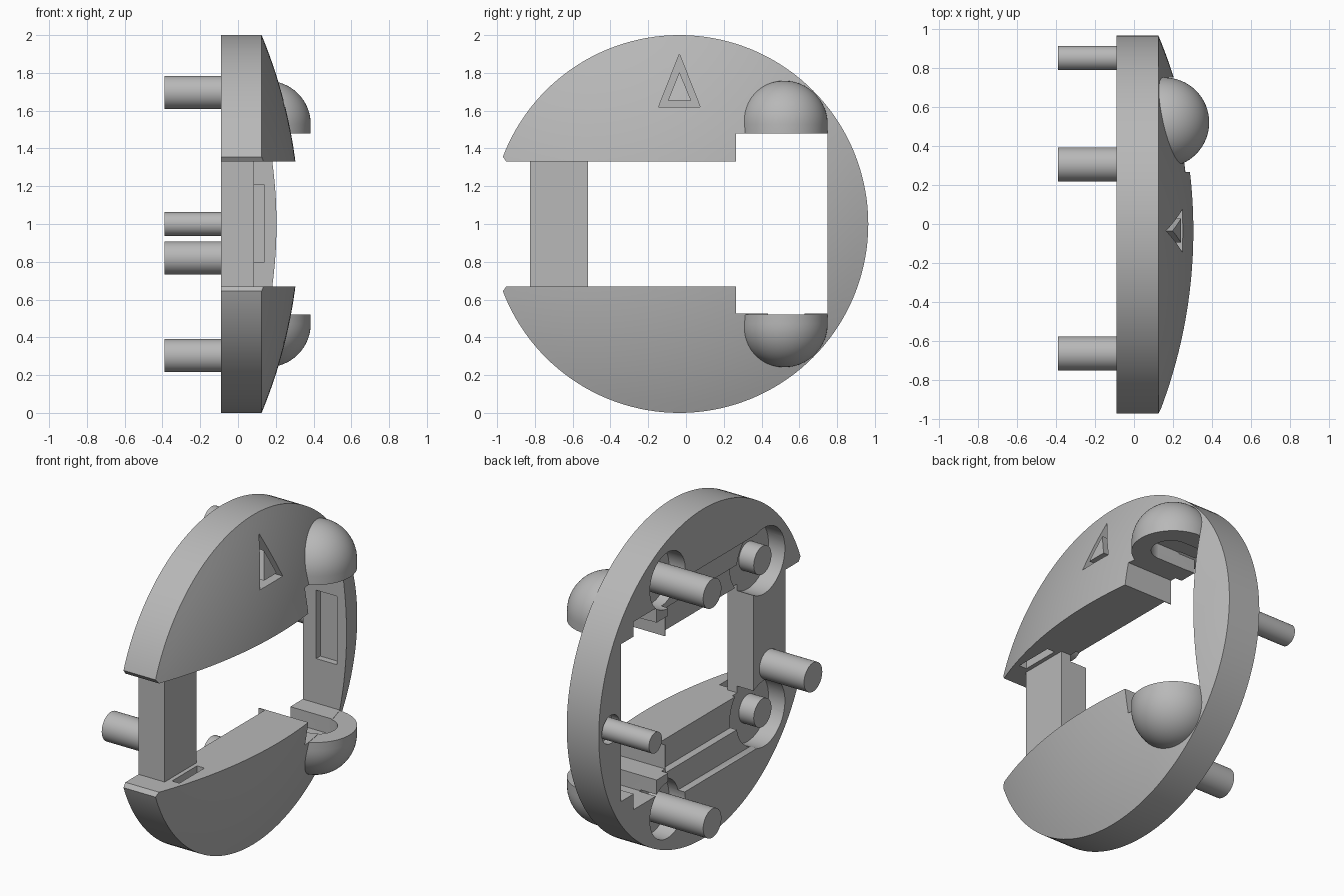
import bpy, bmesh, math
from mathutils import Matrix, Vector

if "Cube" in bpy.data.objects:
    bpy.data.objects.remove(bpy.data.objects["Cube"])

grey = bpy.data.materials.new("plain grey")
grey.use_nodes = True
COLOUR = (0.48, 0.48, 0.48, 1)
grey.diffuse_color = COLOUR
grey.node_tree.nodes["Principled BSDF"].inputs["Base Color"].default_value = COLOUR

CY = -0.035                                   # disc axis, in y
BACK = -0.09                                  # back plane, in x
TO_X = Matrix.Rotation(math.pi / 2, 4, 'Y')   # turns the z axis onto x


def finish(bm, name):
    bmesh.ops.recalc_face_normals(bm, faces=bm.faces)
    mesh = bpy.data.meshes.new(name)
    bm.to_mesh(mesh)
    bm.free()
    mesh.materials.append(grey)
    ob = bpy.data.objects.new(name, mesh)
    bpy.context.collection.objects.link(ob)
    return ob


def revolve(name, profile, matrix, steps=48):
    """Spin (radius, height) points around z, then place with matrix."""
    bm = bmesh.new()
    vs = [bm.verts.new((r, 0, h)) for r, h in profile]
    es = [bm.edges.new(pair) for pair in zip(vs, vs[1:])]
    bmesh.ops.spin(bm, geom=vs + es, cent=(0, 0, 0), axis=(0, 0, 1),
                   angle=2 * math.pi, steps=steps, use_duplicate=False)
    bmesh.ops.remove_doubles(bm, verts=bm.verts, dist=1e-4)
    bm.transform(matrix)
    return finish(bm, name)


def rod(name, y, z, r, x0, x1):
    return revolve(name, [(0, x0), (r, x0), (r, x1), (0, x1)],
                   Matrix.Translation((0, y, z)) @ TO_X)


def box(name, xs, ys, zs, turn=0):
    bm = bmesh.new()
    bmesh.ops.create_cube(bm, size=1)
    spans = (xs, ys, zs)
    bm.transform(Matrix.Translation([sum(s) / 2 for s in spans])
                 @ Matrix.Rotation(turn, 4, 'X')
                 @ Matrix.Diagonal([s[1] - s[0] for s in spans] + [1]))
    return finish(bm, name)


def prism(name, outline, x0, x1):
    """Extrude a (y, z) outline along x."""
    bm = bmesh.new()
    face = bm.faces.new([bm.verts.new((x0, y, z)) for y, z in outline])
    ext = bmesh.ops.extrude_face_region(bm, geom=[face])
    bmesh.ops.translate(bm, vec=(x1 - x0, 0, 0),
                        verts=[v for v in ext["geom"] if isinstance(v, bmesh.types.BMVert)])
    return finish(bm, name)


def combine(target, tool, operation='DIFFERENCE'):
    mod = target.modifiers.new("shape", 'BOOLEAN')
    mod.operation, mod.object, mod.solver = operation, tool, 'EXACT'
    bpy.context.view_layer.objects.active = target
    bpy.ops.object.modifier_apply(modifier="shape")
    bpy.data.objects.remove(tool)


def mirrored(z, side):
    return 1 + side * z


def zspan(a, b, side):
    return tuple(sorted((mirrored(a, side), mirrored(b, side))))


# Domed disc
R = 2.6
dome = [(r, 0.325 - R + math.sqrt(R * R - r * r)) for r in [1 - i / 20 for i in range(21)]]
body = revolve("domed_disc", [(0, BACK), (1, BACK)] + dome,
               Matrix.Translation((0, CY, 1)) @ TO_X, 144)

# Stepped window through the disc
combine(body, box("cutter", (-1, 1), (-1.2, 0.3), (0.67, 1.33)))
combine(body, box("cutter", (-1, 1), (0.265, 0.75), (0.525, 1.48)))

# Upright bar at the open side of the window
bar = box("upright_bar", (BACK, 0.085), (-0.825, -0.52), (0.67, 1.33))

# Engraved triangle with a flush island
combine(body, prism("cutter", [(-0.145, 1.62), (0.075, 1.62), (CY, 1.9)], 0.1, 0.5))
island = prism("triangle_island", [(-0.095, 1.655), (0.027, 1.655), (CY, 1.805)], 0.05, 0.5)
cap = revolve("cap", [(0, BACK), (1, BACK)] + dome,
              Matrix.Translation((0, CY, 1)) @ TO_X, 144)
combine(island, cap, 'INTERSECT')
base = prism("triangle_floor", [(-0.16, 1.61), (0.09, 1.61), (CY, 1.92)], 0.07, 0.12)
combine(body, base, 'UNION')

arc = [(0.23 * math.cos(t), 0.05 + 0.23 * math.sin(t))
       for t in [i * math.pi / 32 for i in range(17)]]

for side in (1, -1):
    # Rounded bulge beside the window
    flip = Matrix.Diagonal((1, 1, side, 1))
    bulge = revolve("bulge", [(0, 0), (0.23, 0)] + arc,
                    Matrix.Translation((0.155, 0.52, mirrored(0.478, side))) @ flip, 64)
    combine(body, bulge, 'UNION')

    # U-shaped slot under the bulge, open to the back
    zs = zspan(0.4, 0.57, side)
    combine(body, box("cutter", (-0.3, 0.17), (0.41, 0.63), zs))
    combine(body, revolve("cutter", [(0, zs[0]), (0.11, zs[0]), (0.11, zs[1]), (0, zs[1])],
                          Matrix.Translation((0.17, 0.52, 0))))

    # Stepped recess along the window on the back
    combine(body, box("cutter", (-0.3, 0), (-0.55, 0.26), zspan(0.3, 0.5, side)))
    combine(body, box("cutter", (-0.3, -0.045), (-0.6, 0.3), zspan(0.3, 0.65, side)))

    # Round pockets around the pins
    combine(body, rod("cutter", 0.305, mirrored(0.697, side), 0.17, -0.3, 0.02))
    for part in (body, bar):
        combine(part, rod("cutter", -0.62, mirrored(0.463, side), 0.2, -0.3, 0.02))

    # Short slot beside the bar, and softened tip
    combine(body, box("cutter", (0.11, 0.16), (-0.79, -0.55), zspan(0.3, 0.38, side)))
    combine(body, box("cutter", (-1, 1), (-1.06, -0.962),
                      zspan(0.24, 0.42, side), side * math.radians(35)))

    # Pins
    word = "upper" if side > 0 else "lower"
    rod(word + "_long_pin", 0.305, mirrored(0.697, side), 0.0875, -0.39, 0.04)
    rod(word + "_short_pin", -0.62, mirrored(0.463, side), 0.085, -0.08, 0.04)

# Shallow pocket in the inner wall of the rim, and small pin hole
combine(body, box("cutter", (0, 0.138), (0.7, 0.79), (0.795, 1.21)))
combine(body, rod("cutter", 0.85, 1, 0.085, -0.3, -0.04))
rod("rim_pin", 0.85, 1, 0.0625, -0.39, -0.02)
rod("bar_pin", -0.6625, 0.82, 0.0875, -0.39, 0.04)

# Smooth shading with sharp edges
bpy.ops.object.select_all(action='DESELECT')
for ob in bpy.context.collection.objects:
    if ob.type == 'MESH' and grey.name in ob.data.materials:
        ob.select_set(True)
        bpy.context.view_layer.objects.active = ob
bpy.ops.object.shade_smooth_by_angle(angle=math.radians(25))
